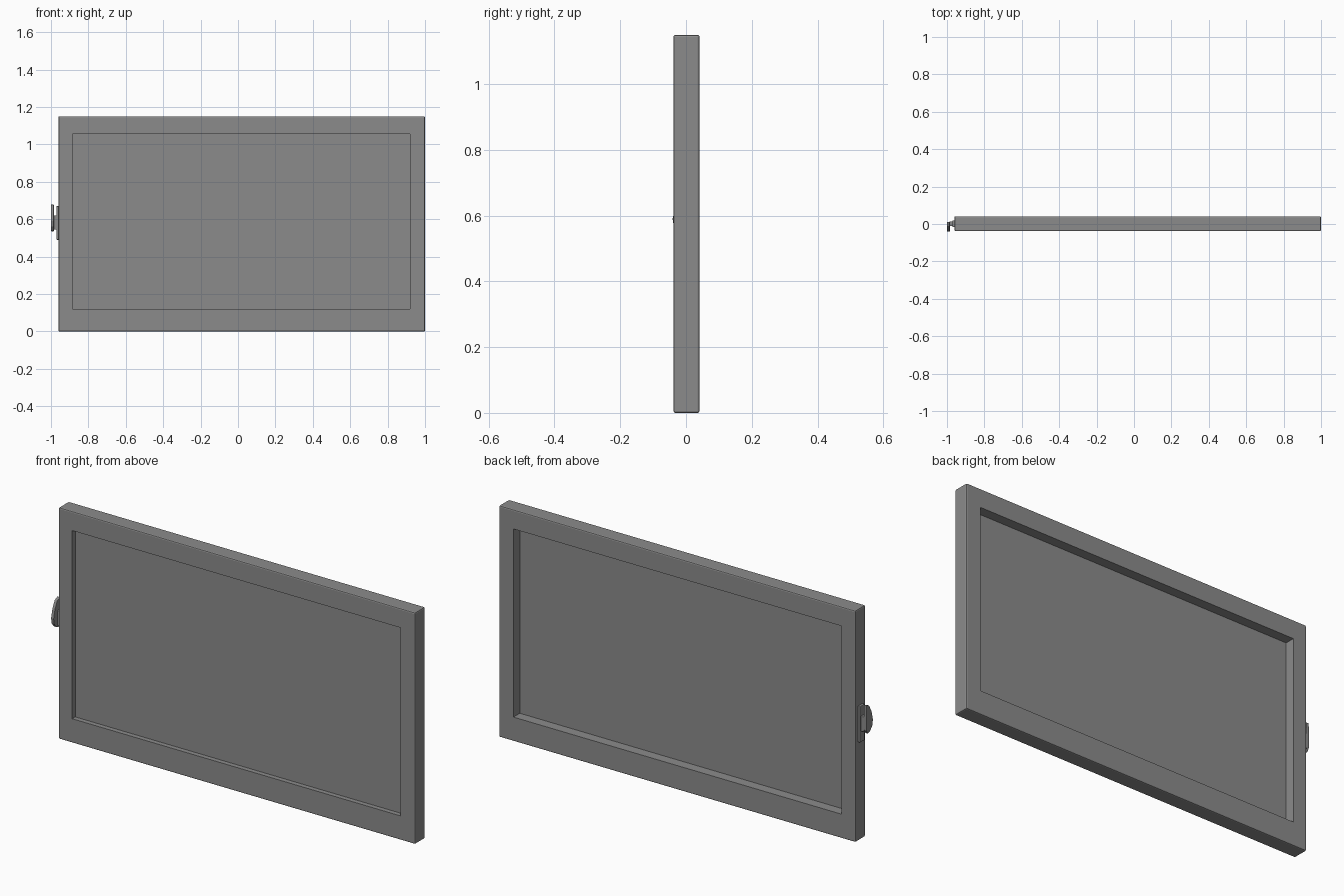
import bpy, bmesh
from mathutils import Vector

cube = bpy.data.objects.get("Cube")
if cube:
    bpy.data.objects.remove(cube, do_unlink=True)

grey = bpy.data.materials.new("mid grey")
grey.use_nodes = True
grey.diffuse_color = (0.26, 0.26, 0.26, 1)
grey.node_tree.nodes["Principled BSDF"].inputs["Base Color"].default_value = grey.diffuse_color

FRONT, BACK = -0.038, 0.041


def finish(name, bm, bevel=0):
    bmesh.ops.recalc_face_normals(bm, faces=bm.faces)
    mesh = bpy.data.meshes.new(name)
    bm.to_mesh(mesh)
    bm.free()
    mesh.materials.append(grey)
    ob = bpy.data.objects.new(name, mesh)
    bpy.context.collection.objects.link(ob)
    if bevel:
        mod = ob.modifiers.new("soft edges", "BEVEL")
        mod.width, mod.segments = bevel, 2
    return ob


def box(name, low, high, bevel=0):
    low, high = Vector(low), Vector(high)
    bm = bmesh.new()
    bmesh.ops.create_cube(bm, size=1)
    for v in bm.verts:
        v.co = (low + high) / 2 + v.co * (high - low)
    return finish(name, bm, bevel)


def prism(name, outline, x0, x1, bevel=0):
    """Extrude a (y, z) outline sideways from x0 to x1."""
    bm = bmesh.new()
    face = bm.faces.new([bm.verts.new((x0, y, z)) for y, z in outline])
    ext = bmesh.ops.extrude_face_region(bm, geom=[face])
    moved = [g for g in ext["geom"] if isinstance(g, bmesh.types.BMVert)]
    bmesh.ops.translate(bm, verts=moved, vec=(x1 - x0, 0, 0))
    return finish(name, bm, bevel)


# Frame: rectangular ring with softened outer edges
def corners(x0, x1, z0, z1):
    return [(x0, z0), (x1, z0), (x1, z1), (x0, z1)]


bm = bmesh.new()
outer = corners(-0.96, 1, 0, 1.15)
inner = corners(-0.885, 0.92, 0.12, 1.055)
loops = [[bm.verts.new((x, y, z)) for x, z in ring]
         for ring, y in ((outer, FRONT), (outer, BACK), (inner, BACK), (inner, FRONT))]
for a, b in zip(loops, loops[1:] + loops[:1]):
    for i in range(4):
        j = (i + 1) % 4
        bm.faces.new((a[i], a[j], b[j], b[i]))
rim = [e for e in bm.edges if all(v in loops[0] + loops[1] for v in e.verts)]
bmesh.ops.bevel(bm, geom=rim, offset=0.006, segments=2, profile=0.5, affect="EDGES")
finish("window_frame", bm)

# Pane set nearer the front
box("window_pane", (-0.89, -0.014, 0.115), (0.925, -0.009, 1.06))

# Latch on the right edge: plate, pivot and curved lever
box("latch_plate", (-0.971, -0.016, 0.49), (-0.955, 0.02, 0.67), 0.003)
box("latch_pivot", (-0.988, -0.012, 0.545), (-0.965, 0.014, 0.62), 0.003)
lever = [(0.01, 0.68), (-0.012, 0.67), (-0.03, 0.635), (-0.041, 0.59), (-0.036, 0.562),
         (-0.02, 0.542), (0, 0.535), (0.012, 0.555), (0.012, 0.62)]
prism("latch_lever", lever, -1, -0.985, 0.002)
